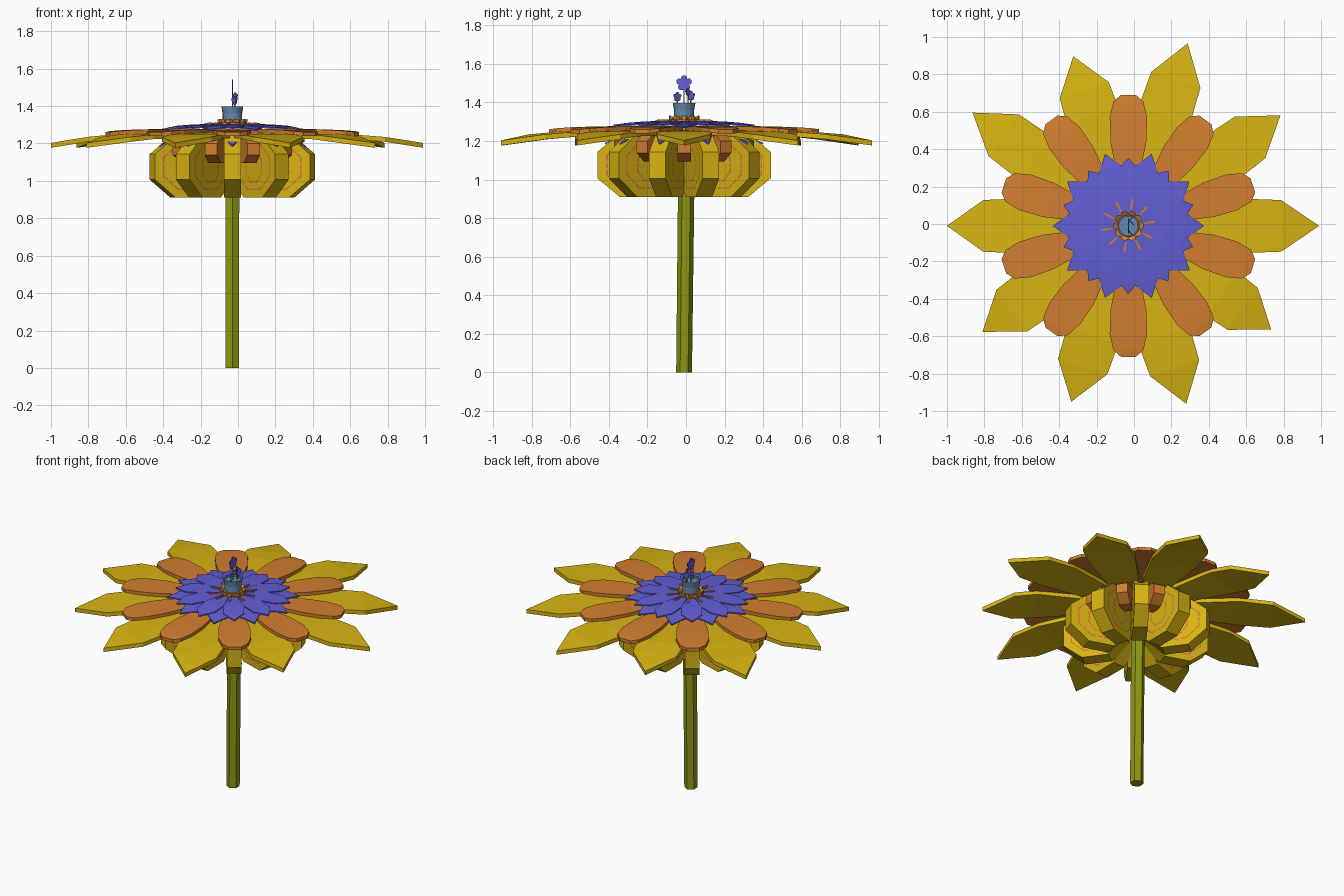
import bpy, bmesh, math
from mathutils import Matrix, Vector

if "Cube" in bpy.data.objects:
    bpy.data.objects.remove(bpy.data.objects["Cube"])

CENTRE = Vector((-0.03, -0.01, 0))


def material(name, rgb):
    m = bpy.data.materials.new(name)
    m.diffuse_color = (*rgb, 1)
    m.use_nodes = True
    m.node_tree.nodes["Principled BSDF"].inputs["Base Color"].default_value = m.diffuse_color
    return m


YELLOW = material("yellow", (0.68, 0.456, 0.006))
ORANGE = material("orange", (0.65, 0.21, 0.03))
BLUE = material("violet_blue", (0.12, 0.112, 0.66))
GREEN = material("olive_green", (0.27, 0.31, 0.006))
STEEL = material("steel_blue", (0.13, 0.26, 0.44))
PINK = material("coral", (0.66, 0.17, 0.05))


def finish(bm, name, mat, angle=0.0):
    """Turn about z, move to the flower axis and link as an object."""
    bmesh.ops.recalc_face_normals(bm, faces=bm.faces)
    bm.transform(Matrix.Translation(CENTRE) @ Matrix.Rotation(math.radians(angle), 4, 'Z'))
    me = bpy.data.meshes.new(name)
    bm.to_mesh(me)
    bm.free()
    me.materials.append(mat)
    ob = bpy.data.objects.new(name, me)
    bpy.context.collection.objects.link(ob)
    return ob


def petal(name, mat, angle, rows, thick):
    """rows of (radius, half width, top z), mirrored, with thickness below."""
    bm = bmesh.new()
    last = None
    for r, w, z in rows:
        pts = [(r, -w, z), (r, w, z)] if w else [(r, 0, z)]
        cur = [bm.verts.new(p) for p in pts]
        if last:
            bm.faces.new(last + cur[::-1])
        last = cur
    ext = bmesh.ops.extrude_face_region(bm, geom=bm.faces[:], use_keep_orig=True)
    low = [v for v in ext["geom"] if isinstance(v, bmesh.types.BMVert)]
    bmesh.ops.translate(bm, verts=low, vec=(0, 0, -thick))
    return finish(bm, name, mat, angle)


def octagon(r, z, rx, rz, y):
    a = [math.radians(22.5 + 45 * i) for i in range(8)]
    k = 1 / math.cos(math.radians(22.5))
    return [Vector((r + rx * k * math.cos(t), y, z + rz * k * math.sin(t))) for t in a]


def pod(name, mat, angle, r, z, rx, rz, thick):
    """Octagonal disc standing on edge along a radius."""
    bm = bmesh.new()
    a, b = ([bm.verts.new(p) for p in octagon(r, z, rx, rz, s * thick / 2)] for s in (-1, 1))
    bm.faces.new(a)
    bm.faces.new(b)
    for i in range(8):
        j = (i + 1) % 8
        bm.faces.new((a[i], a[j], b[j], b[i]))
    return finish(bm, name, mat, angle)


def dashes(name, angle, r, z, rx, rz, thick):
    """Thin dashed octagonal lines on both faces of a pod."""
    bm = bmesh.new()
    for y in (-thick / 2 - 0.002, thick / 2 + 0.002):
        out = octagon(r, z, rx, rz, y)
        inn = octagon(r, z, rx - 0.009, rz - 0.009, y)
        for i in range(8):
            j = (i + 1) % 8
            for t0, t1 in ((0.0, 0.28), (0.36, 0.64), (0.72, 1.0)):
                bm.faces.new([bm.verts.new(p) for p in (
                    out[i].lerp(out[j], t0), out[i].lerp(out[j], t1),
                    inn[i].lerp(inn[j], t1), inn[i].lerp(inn[j], t0))])
    return finish(bm, name, PINK, angle)


def lathe(name, mat, profile, sides, turn=0.0):
    bm = bmesh.new()
    rings = [[bm.verts.new((r * math.cos(math.tau * i / sides), r * math.sin(math.tau * i / sides), z))
              for i in range(sides)] for r, z in profile]
    for a, b in zip(rings, rings[1:]):
        for i in range(sides):
            j = (i + 1) % sides
            bm.faces.new((a[i], a[j], b[j], b[i]))
    bm.faces.new(rings[0])
    bm.faces.new(rings[-1])
    return finish(bm, name, mat, turn)


# Six-sided stem, leaning slightly back
stem = lathe("stem", GREEN, [(0.041, 0), (0.043, 1.22)], 6, 30)
for v in stem.data.vertices:
    v.co.y += 0.014 * v.co.z / 1.22

# Hub beneath the petals
lathe("hub", YELLOW, [(0.08, 1.19), (0.16, 1.23), (0.12, 1.27)], 10)

# Outer petals, each a little different in length
tips = (1.02, 1.005, 1.026, 0.953, 1.03, 0.97, 0.964, 0.988, 1.0, 0.944)
for i, t in enumerate(tips):
    a = 36 * i
    petal("outer_petal", YELLOW, a, [(0.1, 0.03, 1.243), (0.35, 0.1, 1.255), (0.62, 0.145, 1.25),
                                     (0.8 * t, 0.138, 1.235), (t, 0, 1.203)], 0.026)
    # Rounded middle petals
    petal("middle_petal", ORANGE, a + 18, [(0.1, 0.03, 1.275), (0.3, 0.066, 1.278), (0.45, 0.096, 1.276),
                                           (0.58, 0.1, 1.272), (0.665, 0.08, 1.266), (0.7, 0.04, 1.261)], 0.022)
    # Pointed inner petals in two upper layers and one drooping layer
    petal("inner_petal", BLUE, a, [(0.04, 0.01, 1.302), (0.2, 0.06, 1.297), (0.31, 0.068, 1.288),
                                   (0.405, 0, 1.275)], 0.008)
    petal("inner_petal_between", BLUE, a + 18, [(0.04, 0.01, 1.306), (0.2, 0.065, 1.302),
                                                (0.29, 0.062, 1.295), (0.365, 0, 1.285)], 0.008)
    petal("drooping_petal", BLUE, a + 18, [(0.1, 0.03, 1.265), (0.3, 0.07, 1.245), (0.41, 0, 1.19)], 0.008)
    # Stamens lying on the inner petals
    petal("stamen", ORANGE, a + 9, [(0.085, 0.003, 1.31), (0.13, 0.007, 1.311), (0.15, 0, 1.31)], 0.006)
    # Large pods with dashed lines, small pods between them
    pod("large_pod", YELLOW, a + 18, 0.25, 1.075, 0.2, 0.165, 0.09)
    dashes("pod_outer_line", a + 18, 0.26, 1.075, 0.145, 0.125, 0.09)
    dashes("pod_inner_line", a + 18, 0.26, 1.075, 0.075, 0.085, 0.09)
    pod("small_pod", ORANGE, a, 0.26, 1.17, 0.11, 0.075, 0.07)
    # Scallops around the cup
    petal("cup_scallop", ORANGE, a, [(0.05, 0.02, 1.315), (0.068, 0.02, 1.325), (0.08, 0.01, 1.332)], 0.02)

# Cup in the middle
lathe("cup_ring", ORANGE, [(0.078, 1.295), (0.078, 1.312), (0.055, 1.322)], 20)
lathe("cup", STEEL, [(0.052, 1.3), (0.052, 1.36), (0.058, 1.392), (0.058, 1.398),
                     (0.05, 1.398), (0.05, 1.385)], 20)


def sprig(y, z, size, turn, x=0.0):
    """Thin stalk carrying a flat flower with five round petals."""
    bm = bmesh.new()
    bmesh.ops.create_cone(bm, cap_ends=True, segments=6, radius1=0.003, radius2=0.003,
                          depth=z - 1.38, matrix=Matrix.Translation((x, y, (z + 1.38) / 2)))
    finish(bm, "sprig_stalk", GREEN)
    bm = bmesh.new()
    for k in range(6):
        t = math.pi / 2 + math.tau * k / 5
        d = 0 if k == 5 else size * 0.62
        spot = Matrix.Translation((0, d * math.cos(t), d * math.sin(t))) @ Matrix.Rotation(math.pi / 2, 4, 'Y')
        bmesh.ops.create_cone(bm, cap_ends=True, segments=10, radius1=size * 0.4,
                              radius2=size * 0.4, depth=0.006, matrix=spot)
    bm.transform(Matrix.Translation((x, y, z)) @ Matrix.Rotation(turn, 4, 'Z'))
    finish(bm, "sprig_flower", BLUE)


# Tiny flowers in the cup
sprig(0.0, 1.5, 0.041, 0)
sprig(-0.035, 1.43, 0.024, 0.6, 0.01)
sprig(0.035, 1.435, 0.024, -0.6, 0.012)
sprig(0.02, 1.455, 0.018, 0.8, 0.015)
